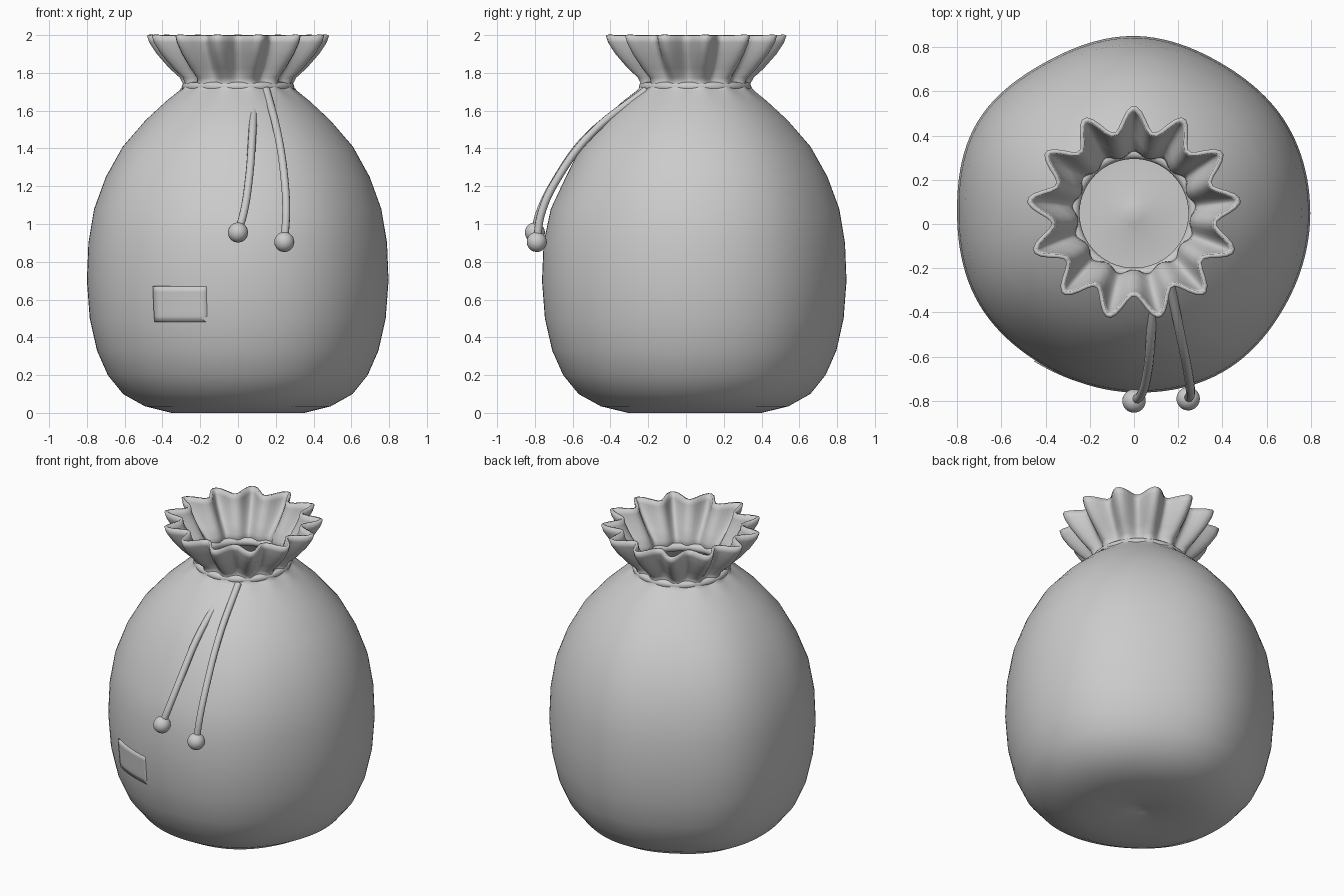
import bpy, bmesh, math

if "Cube" in bpy.data.objects:
    bpy.data.objects.remove(bpy.data.objects["Cube"])

CY = 0.048         # the bag axis sits slightly behind the origin
FOLDS = 13
SEG = FOLDS * 10

# Slightly lumpy outline of the sack, radius every 30 degrees
LUMPS = [.797, .80, .785, .802, .792, .82, .80, .812, .80, .81, .822, .80]

# Profile: radius, height, lumpiness, fold depth
PROFILE = [
    (.04, .024, 0, 0), (.10, .013, 0, 0), (.20, .004, .2, 0), (.35, 0, .6, 0),
    (.49, .035, 1, 0), (.605, .10, 1, 0), (.685, .20, 1, 0), (.742, .33, 1, 0),
    (.78, .50, 1, 0), (.795, .70, 1, 0), (.787, .90, 1, 0), (.757, 1.08, 1, 0),
    (.695, 1.25, 1, 0), (.607, 1.41, .8, 0), (.487, 1.55, .6, 0), (.38, 1.65, .3, 0),
    (.312, 1.705, 0, .002), (.28, 1.735, 0, .010), (.291, 1.775, 0, .02),
    (.333, 1.825, 0, .034), (.387, 1.90, 0, .047), (.421, 1.96, 0, .053),
    (.431, 1.998, 0, .056)]


def lump(a):
    t = (a / (2 * math.pi) * 12) % 12
    i = int(t)
    f = t - i
    p = [LUMPS[(i + k) % 12] for k in (-1, 0, 1, 2)]
    r = p[1] + .5 * f * (p[2] - p[0] + f * (2*p[0] - 5*p[1] + 4*p[2] - p[3]
                         + f * (3*(p[1] - p[2]) + p[3] - p[0])))
    return r / .795


def point(row, a, out=0):
    r, z, l, fold = row
    # shallow flattening of the upper front, behind the hanging cords
    dent = 1 - .035 * max(0, -math.sin(a)) ** 4 * math.exp(-((z - 1.27) / .17) ** 2)
    rad = r * (1 + (lump(a) - 1) * l) * dent + out
    rad += fold * math.cos(FOLDS * (a - math.pi / 2))
    return (rad * math.cos(a), CY + rad * math.sin(a), z)


def row_at(z):
    for p, q in zip(PROFILE[3:], PROFILE[4:]):
        if p[1] <= z <= q[1]:
            f = (z - p[1]) / (q[1] - p[1])
            return tuple(s + (e - s) * f for s, e in zip(p, q))


def finish(name, bm, thickness):
    me = bpy.data.meshes.new(name)
    bm.to_mesh(me)
    bm.free()
    ob = bpy.data.objects.new(name, me)
    bpy.context.collection.objects.link(ob)
    for p in me.polygons:
        p.use_smooth = True
    m = ob.modifiers.new("thickness", 'SOLIDIFY')
    m.thickness = thickness
    m.offset = -1


# Hollow sack with its ruffled mouth
bm = bmesh.new()
rings = [[bm.verts.new(point(row, 2 * math.pi * i / SEG)) for i in range(SEG)]
         for row in PROFILE]
for lo, hi in zip(rings, rings[1:]):
    for i in range(SEG):
        j = (i + 1) % SEG
        bm.faces.new((lo[i], lo[j], hi[j], hi[i]))
pole = bm.verts.new((0, CY, .034))
for i in range(SEG):
    bm.faces.new((pole, rings[0][(i + 1) % SEG], rings[0][i]))
finish("sack", bm, .018)

# Thin sewn patch on the lower front, sinking into the cloth to the right
bm = bmesh.new()
N = 10
grid = [[bm.verts.new(point(row_at(.48 + .19 * k / 6),
                            math.radians(236 + 22 * i / N), .009 - .009 * i / N))
         for i in range(N + 1)] for k in range(7)]
for lo, hi in zip(grid, grid[1:]):
    for i in range(N):
        bm.faces.new((lo[i], lo[i + 1], hi[i + 1], hi[i]))
finish("patch", bm, .015)

# Cord gathered around the neck
bpy.ops.mesh.primitive_torus_add(major_radius=.272, minor_radius=.026, major_segments=78,
                                 minor_segments=12, location=(0, CY, 1.726))
bpy.context.object.name = "neck_cord"
bpy.ops.object.shade_smooth()


# Hanging cord ends with round beads
def strand(side, pts):
    cu = bpy.data.curves.new(side + "_cord_end", 'CURVE')
    cu.dimensions = '3D'
    cu.bevel_depth = .021
    cu.bevel_resolution = 3
    cu.use_fill_caps = True
    sp = cu.splines.new('BEZIER')
    sp.bezier_points.add(len(pts) - 1)
    for bp, p in zip(sp.bezier_points, pts):
        bp.co = p
        bp.handle_left_type = bp.handle_right_type = 'AUTO'
    ob = bpy.data.objects.new(side + "_cord_end", cu)
    bpy.context.collection.objects.link(ob)
    bpy.ops.mesh.primitive_uv_sphere_add(segments=24, ring_count=16, radius=.053,
                                         location=pts[-1])
    bpy.context.object.name = side + "_bead"
    bpy.ops.object.shade_smooth()


strand("left", [(.085, -.27, 1.66), (.075, -.525, 1.46), (.058, -.685, 1.24),
                (.03, -.775, 1.06), (0, -.80, .955)])
strand("right", [(.15, -.21, 1.71), (.21, -.50, 1.48), (.245, -.675, 1.25),
                 (.255, -.765, 1.06), (.245, -.79, .905)])
